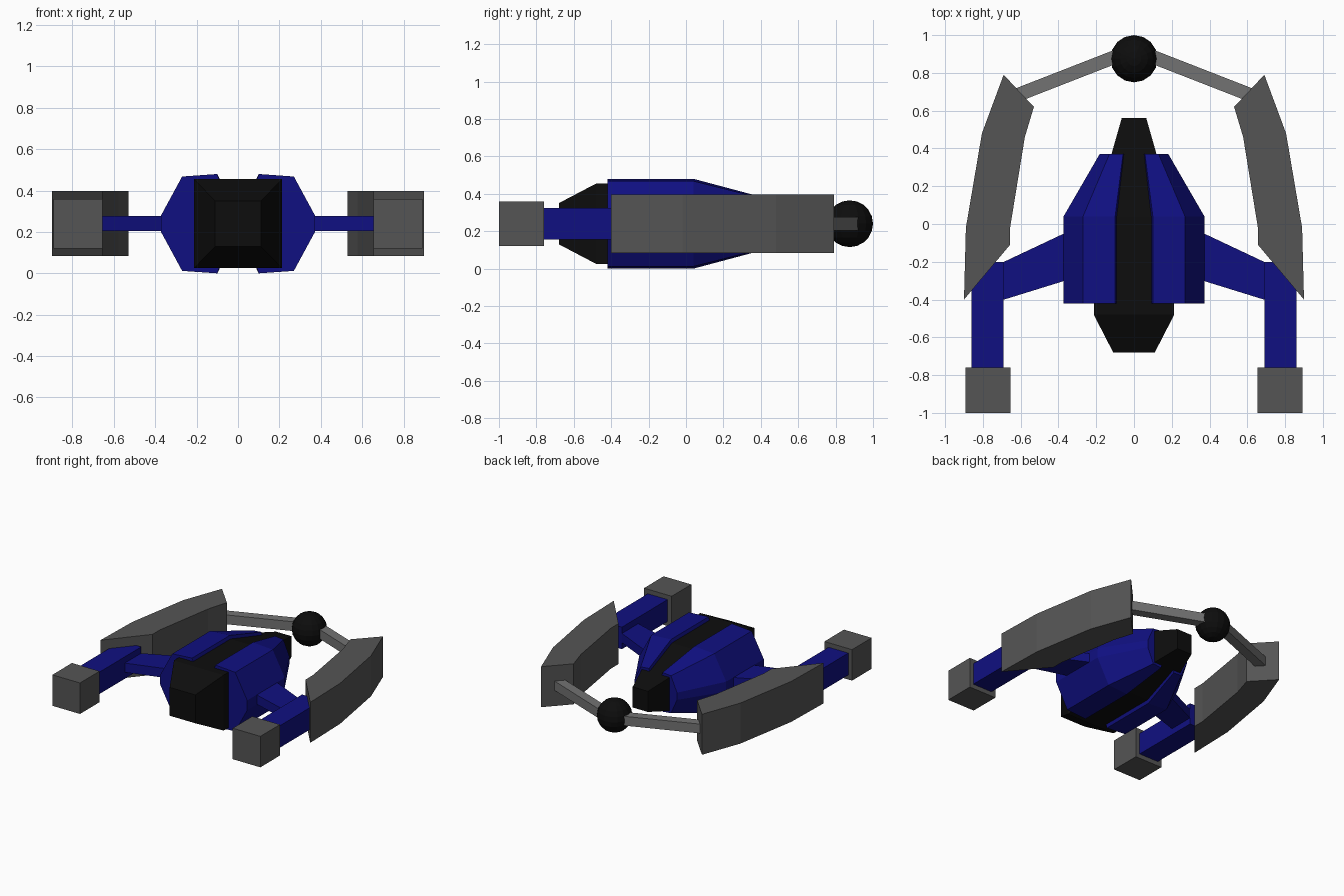
import bpy, bmesh
from mathutils import Vector

if "Cube" in bpy.data.objects:
    bpy.data.objects.remove(bpy.data.objects["Cube"])

MID = 0.24  # height of the horizontal symmetry plane


def material(name, rgb):
    m = bpy.data.materials.new(name)
    m.diffuse_color = (*rgb, 1)
    m.use_nodes = True
    m.node_tree.nodes["Principled BSDF"].inputs["Base Color"].default_value = m.diffuse_color
    return m


BLACK = material("black", (0.004, 0.004, 0.004))
BLUE = material("blue", (0.005, 0.005, 0.22))
GREY = material("dark_grey", (0.09, 0.09, 0.09))
ROD = material("rod_grey", (0.17, 0.17, 0.17))


def loft(name, rings, mat, side=1):
    """Skin matching rings of points, capped at both ends; side=-1 mirrors in x."""
    bm = bmesh.new()
    vs = [[bm.verts.new((side * x, y, z)) for x, y, z in r] for r in rings]
    n = len(rings[0])
    for a, b in zip(vs, vs[1:]):
        for i in range(n):
            j = (i + 1) % n
            bm.faces.new((a[i], a[j], b[j], b[i]))
    bm.faces.new(vs[0])
    bm.faces.new(vs[-1])
    bmesh.ops.recalc_face_normals(bm, faces=bm.faces)
    me = bpy.data.meshes.new(name)
    bm.to_mesh(me)
    bm.free()
    me.materials.append(mat)
    ob = bpy.data.objects.new(name, me)
    bpy.context.collection.objects.link(ob)
    return ob


def slab(name, outline, half_height, mat, side=1):
    """Extrude a plan outline evenly above and below the mid plane."""
    return loft(name, [[(x, y, MID + s * half_height) for x, y in outline]
                       for s in (-1, 1)], mat, side)


def rect(x0, x1, y0, y1):
    return [(x0, y0), (x1, y0), (x1, y1), (x0, y1)]


def shell_ring(y, half):
    """Half profile (x, height above mid plane) reflected below it."""
    pts = half + [(x, -h) for x, h in reversed(half)]
    return [(x, y, MID + h) for x, h in pts]


# Black central body: stations of (y, half width, half height)
stations = [(-0.68, 0.11, 0.11), (-0.48, 0.213, 0.215),
            (0.04, 0.213, 0.215), (0.56, 0.065, 0.08)]
loft("core_body", [[(sx * w, y, MID + sz * h) for sx, sz in
                    ((-1, -1), (1, -1), (1, 1), (-1, 1))]
                   for y, w, h in stations], BLACK)

wide = [(0.09, 0.21), (0.10, 0.24), (0.27, 0.228), (0.373, 0.038)]
narrow = [(0.052, 0.12), (0.058, 0.152), (0.13, 0.145), (0.182, 0.028)]
fin_plan = [(0.69, 0.79), (0.53, 0.62), (0.578, 0.46), (0.656, -0.02),
            (0.656, -0.11), (0.90, -0.40), (0.89, -0.02), (0.805, 0.48)]

for side, tag in ((1, "right"), (-1, "left")):
    # Blue hull armour
    loft(f"{tag}_hull_shell", [shell_ring(-0.42, wide), shell_ring(0.04, wide),
                               shell_ring(0.37, narrow)], BLUE, side)
    # Wing, strut and foot block
    slab(f"{tag}_wing", [(0.30, -0.28), (0.72, -0.41), (0.72, -0.215),
                         (0.30, -0.017)], 0.036, BLUE, side)
    slab(f"{tag}_strut", rect(0.69, 0.86, -0.77, -0.20), 0.085, BLUE, side)
    slab(f"{tag}_foot_block", rect(0.655, 0.892, -1.0, -0.76), 0.12, GREY, side)
    # Curved side fin
    slab(f"{tag}_fin", fin_plan, 0.157, GREY, side)
    # Rod joining fin and ball
    a, b = Vector((0.63, 0.678)), Vector((0.03, 0.912))
    d = (b - a).normalized() * 0.036
    n = Vector((-d.y, d.x))
    slab(f"{tag}_rod", [a + n, a - n, b - n, b + n], 0.036, ROD, side)

# Ball at the rear
bpy.ops.mesh.primitive_uv_sphere_add(segments=16, ring_count=10, radius=0.125,
                                     location=(0, 0.875, MID))
ball = bpy.context.object
ball.name = "rear_ball"
ball.data.materials.append(BLACK)
